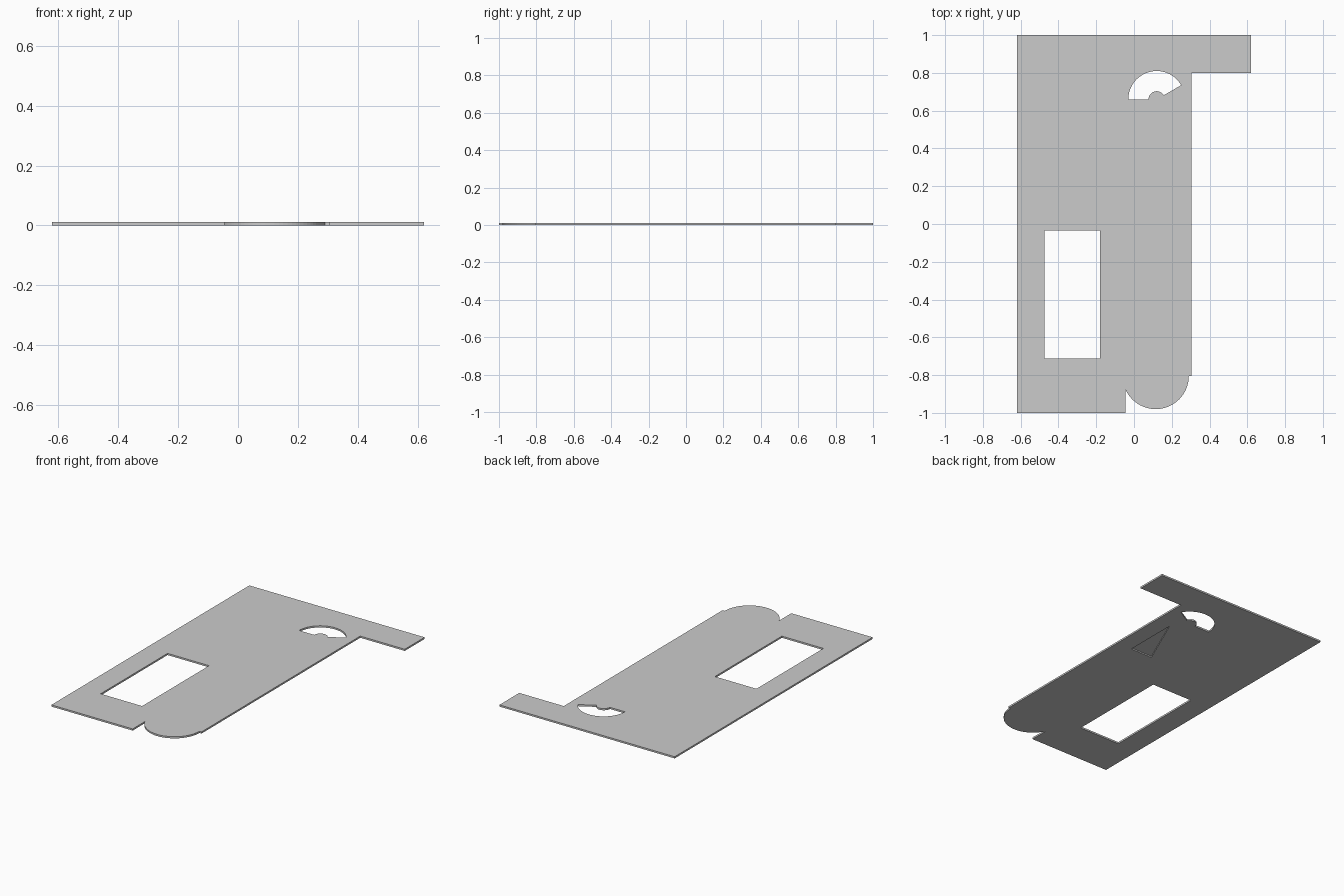
import bpy, bmesh
from math import cos, sin, radians

if "Cube" in bpy.data.objects:
    bpy.data.objects.remove(bpy.data.objects["Cube"])


def arc(cx, cy, r, a0, a1, n):
    """Points along an arc, angles in degrees."""
    steps = [radians(a0 + (a1 - a0) * i / n) for i in range(n + 1)]
    return [(cx + r * cos(a), cy + r * sin(a)) for a in steps]


def prism(name, outline, z0, z1):
    """Extrude a flat outline from z0 up to z1."""
    bm = bmesh.new()
    face = bm.faces.new([bm.verts.new((x, y, z0)) for x, y in outline])
    ext = bmesh.ops.extrude_face_region(bm, geom=[face], use_keep_orig=True)
    top = [v for v in ext["geom"] if isinstance(v, bmesh.types.BMVert)]
    bmesh.ops.translate(bm, verts=top, vec=(0, 0, z1 - z0))
    bmesh.ops.recalc_face_normals(bm, faces=bm.faces)
    mesh = bpy.data.meshes.new(name)
    bm.to_mesh(mesh)
    bm.free()
    obj = bpy.data.objects.new(name, mesh)
    bpy.context.collection.objects.link(obj)
    return obj


THICK = 0.011

# Plate outline with side arm at the back and rounded lobe at the front
outline = [(-0.62, -1), (-0.62, 1), (0.62, 1), (0.62, 0.8), (0.305, 0.8), (0.305, -0.805)]
outline += arc(0.115, -0.805, 0.175, 0, -156.4, 32)
outline += [(-0.045, -1)]
plate = prism("plate", outline, 0, THICK)

# Openings: rectangular window, curved slot, and shallow triangular pocket underneath
window = [(-0.474, -0.712), (-0.18, -0.712), (-0.18, -0.035), (-0.474, -0.035)]
slot = arc(0.12, 0.66, 0.15, 180, 30, 32) + arc(0.12, 0.66, 0.043, 30, 180, 16)
pocket = [(0.195, 0.565), (0.195, 0.207), (0.038, 0.207)]

cutters = [
    prism("window_cutter", window, -0.05, 0.05),
    prism("slot_cutter", slot, -0.05, 0.05),
    prism("pocket_cutter", pocket, -0.05, 0.008),
]
for cutter in cutters:
    mod = plate.modifiers.new(cutter.name, "BOOLEAN")
    mod.operation = "DIFFERENCE"
    mod.solver = "EXACT"
    mod.object = cutter
    cutter.hide_render = True
    cutter.display_type = "WIRE"
